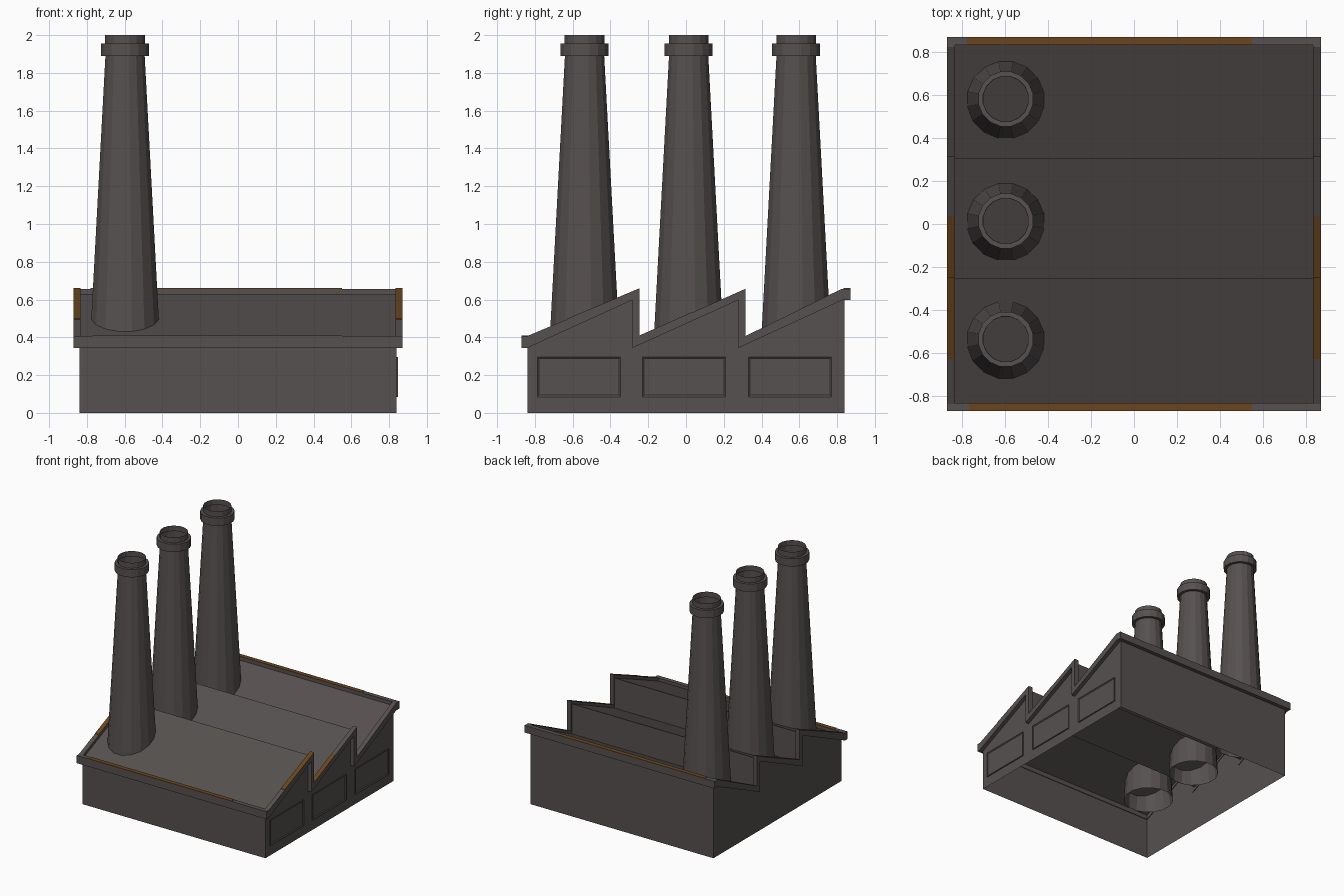
import bpy
import bmesh
from math import cos, sin, pi

cube = bpy.data.objects.get("Cube")
if cube:
    bpy.data.objects.remove(cube, do_unlink=True)


def make_material(name, rgb):
    mat = bpy.data.materials.new(name)
    mat.use_nodes = True
    mat.diffuse_color = (*rgb, 1)
    mat.node_tree.nodes["Principled BSDF"].inputs["Base Color"].default_value = (*rgb, 1)
    return mat


GREY = make_material("warm_grey", (0.093, 0.082, 0.079))
BROWN = make_material("rust_brown", (0.14, 0.062, 0.014))


def finish(name, bm, mat):
    bmesh.ops.recalc_face_normals(bm, faces=bm.faces)
    mesh = bpy.data.meshes.new(name)
    bm.to_mesh(mesh)
    bm.free()
    mesh.materials.append(mat)
    obj = bpy.data.objects.new(name, mesh)
    bpy.context.collection.objects.link(obj)
    return obj


def prism_mesh(profile, x0, x1):
    """Extrude a closed (y, z) profile along x."""
    bm = bmesh.new()
    face = bm.faces.new([bm.verts.new((x0, y, z)) for y, z in profile])
    ext = bmesh.ops.extrude_face_region(bm, geom=[face], use_keep_orig=True)
    verts = [v for v in ext["geom"] if isinstance(v, bmesh.types.BMVert)]
    bmesh.ops.translate(bm, vec=(x1 - x0, 0, 0), verts=verts)
    bmesh.ops.recalc_face_normals(bm, faces=bm.faces)
    return bm


def prism(name, profile, x0, x1, mat):
    return finish(name, prism_mesh(profile, x0, x1), mat)


def rect(y0, y1, z0, z1):
    return [(y0, z0), (y1, z0), (y1, z1), (y0, z1)]


def sawtooth(start, drops, end, low, high):
    """Rising roof line with a vertical drop after each tooth."""
    line = [(start, low)]
    for y in drops:
        line += [(y, high), (y, low)]
    return line + [(end, high)]


# Hall: walls and sawtooth roof, open underneath
WALL = 0.84
hall_line = sawtooth(-WALL, (-0.255, 0.305), WALL, 0.38, 0.63)
bm = prism_mesh([(-WALL, 0)] + hall_line + [(WALL, 0)], -WALL, WALL)
bottom = [f for f in bm.faces if f.calc_center_median().z < 0.01]
bmesh.ops.delete(bm, geom=bottom, context='FACES')
finish("hall", bm, GREY)

# Parapet trim along the roof edges
IN, OUT = 0.835, 0.872
upper = sawtooth(-WALL, (-0.246, 0.315), 0.825, 0.407, 0.657)
lower = sawtooth(-WALL, (-0.283, 0.278), 0.83, 0.344, 0.598)
outline = ([(-OUT, 0.407)] + upper + [(OUT, 0.657), (OUT, 0.598)]
           + lower[::-1] + [(-OUT, 0.344)])
for side, x0, x1 in (("left", IN, OUT), ("right", -OUT, -IN)):
    prism(side + "_parapet", outline, x0, x1, GREY)
prism("front_parapet", rect(-OUT, -IN, 0.344, 0.407), -IN, IN, GREY)
prism("back_parapet", rect(IN, OUT, 0.598, 0.657), -IN, IN, GREY)

# Rust patches lying on the parapet tops
THIN = 0.003
prism("front_rust", rect(-OUT, -IN, 0.407, 0.407 + THIN), -0.77, 0.55, BROWN)
prism("back_rust", rect(IN, OUT, 0.657, 0.657 + THIN), -0.78, 0.55, BROWN)


def slope_patch(name, tooth, y0, y1, x0, x1):
    (ya, za), (yb, zb) = upper[2 * tooth], upper[2 * tooth + 1]
    z0, z1 = [za + (zb - za) * (y - ya) / (yb - ya) for y in (y0, y1)]
    prism(name, [(y0, z0), (y1, z1), (y1, z1 + THIN), (y0, z0 + THIN)], x0, x1, BROWN)


for side, x0, x1 in (("left", IN, OUT), ("right", -OUT, -IN)):
    slope_patch(side + "_rust_lower", 0, -0.63, -0.246, x0, x1)
    slope_patch(side + "_rust_upper", 1, -0.246, 0.035, x0, x1)

# Framed panels on the left wall
for i, y in enumerate((-0.786, -0.23, 0.33)):
    bm = prism_mesh(rect(y, y + 0.44, 0.085, 0.297), WALL - 0.005, WALL + 0.008)
    outer = [f for f in bm.faces if f.normal.x > 0.9]
    bmesh.ops.inset_region(bm, faces=outer, thickness=0.012, depth=0)
    bmesh.ops.translate(bm, vec=(-0.006, 0, 0), verts=outer[0].verts)
    finish(f"wall_panel_{i + 1}", bm, GREY)

# Chimneys: tapered open tubes with a collar near the top
SIDES = 16
tube = [(0.193, 0.3), (0.106, 1.89), (0.13, 1.89), (0.13, 1.955), (0.107, 1.955), (0.107, 2.0)]
for i, cy in enumerate((-0.537, 0.014, 0.583)):
    bm = bmesh.new()
    rings = []
    for r, z in tube:
        angles = [2 * pi * (k + 0.5) / SIDES for k in range(SIDES)]
        rings.append([bm.verts.new((-0.598 + r * cos(a), cy + r * sin(a), z)) for a in angles])
    for low, high in zip(rings, rings[1:]):
        for k in range(SIDES):
            n = (k + 1) % SIDES
            bm.faces.new((low[k], low[n], high[n], high[k]))
    finish(f"chimney_{i + 1}", bm, GREY)
